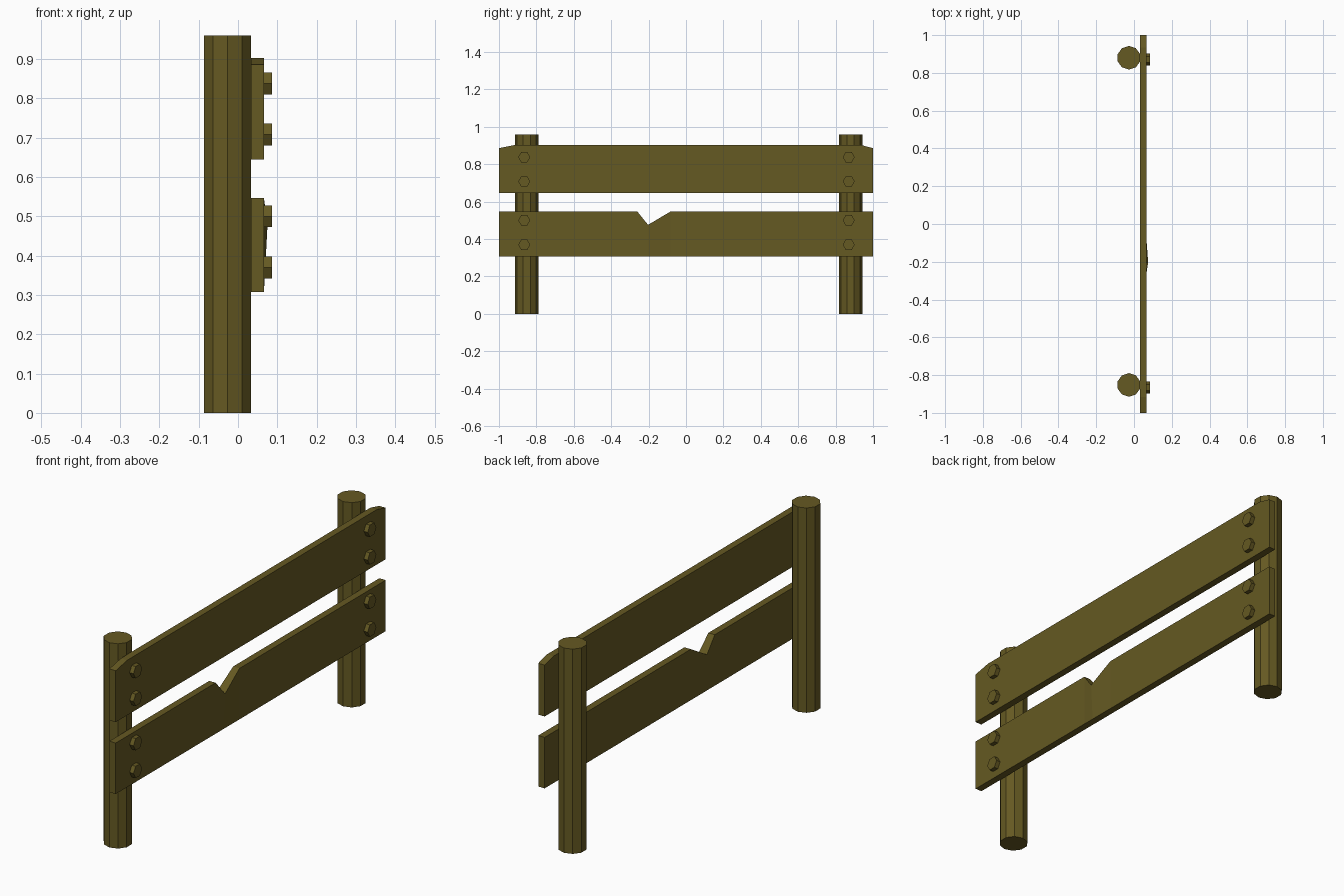
import bpy, bmesh, math

if "Cube" in bpy.data.objects:
    bpy.data.objects.remove(bpy.data.objects["Cube"])

wood = bpy.data.materials.new("olive_wood")
wood.diffuse_color = (0.13, 0.10, 0.016, 1)
wood.use_nodes = True
wood.node_tree.nodes["Principled BSDF"].inputs["Base Color"].default_value = wood.diffuse_color

X_BACK, X_FRONT = 0.033, 0.066   # plank faces


def prism(name, sides, radius, depth, location, rotation):
    bpy.ops.mesh.primitive_cylinder_add(vertices=sides, radius=radius, depth=depth,
                                        location=location, rotation=rotation)
    ob = bpy.context.object
    ob.name = name
    ob.data.materials.append(wood)
    return ob


def plank(name, bottom, top_profile):
    """Board built from columns: (y, top z, forward bulge of the top edge)."""
    bm = bmesh.new()
    rings = []
    for y, top, bulge in top_profile:
        rings.append([bm.verts.new(p) for p in (
            (X_BACK, y, bottom), (X_FRONT, y, bottom),
            (X_FRONT + bulge, y, top), (X_BACK, y, top))])
    for a, b in zip(rings, rings[1:]):
        for i in range(4):
            j = (i + 1) % 4
            bm.faces.new((a[i], a[j], b[j], b[i]))
    bm.faces.new(rings[0])
    bm.faces.new(rings[-1])
    bmesh.ops.recalc_face_normals(bm, faces=bm.faces)
    me = bpy.data.meshes.new(name)
    bm.to_mesh(me)
    bm.free()
    me.materials.append(wood)
    ob = bpy.data.objects.new(name, me)
    bpy.context.collection.objects.link(ob)


# Ten-sided posts
for side, y in (("left", -0.852), ("right", 0.88)):
    prism(side + "_post", 10, 0.0625, 0.96, (-0.027, y, 0.48), (0, 0, 0))

# Upper board with clipped corners, lower board with a splintered notch
plank("upper_plank", 0.645, [(-1, 0.886, 0), (-0.915, 0.903, 0),
                             (0.935, 0.903, 0), (1, 0.886, 0)])
plank("lower_plank", 0.308, [(-1, 0.547, 0), (-0.26, 0.547, 0), (-0.203, 0.476, 0.009),
                             (-0.083, 0.547, 0), (1, 0.547, 0)])

# Hexagonal bolt heads, corners pointing along y
for side, y in (("left", -0.865), ("right", 0.87)):
    for n, z in enumerate((0.37, 0.50, 0.708, 0.838)):
        prism(f"{side}_bolt_{n + 1}", 6, 0.032, 0.022, (0.075, y, z), (0, math.pi / 2, 0))
